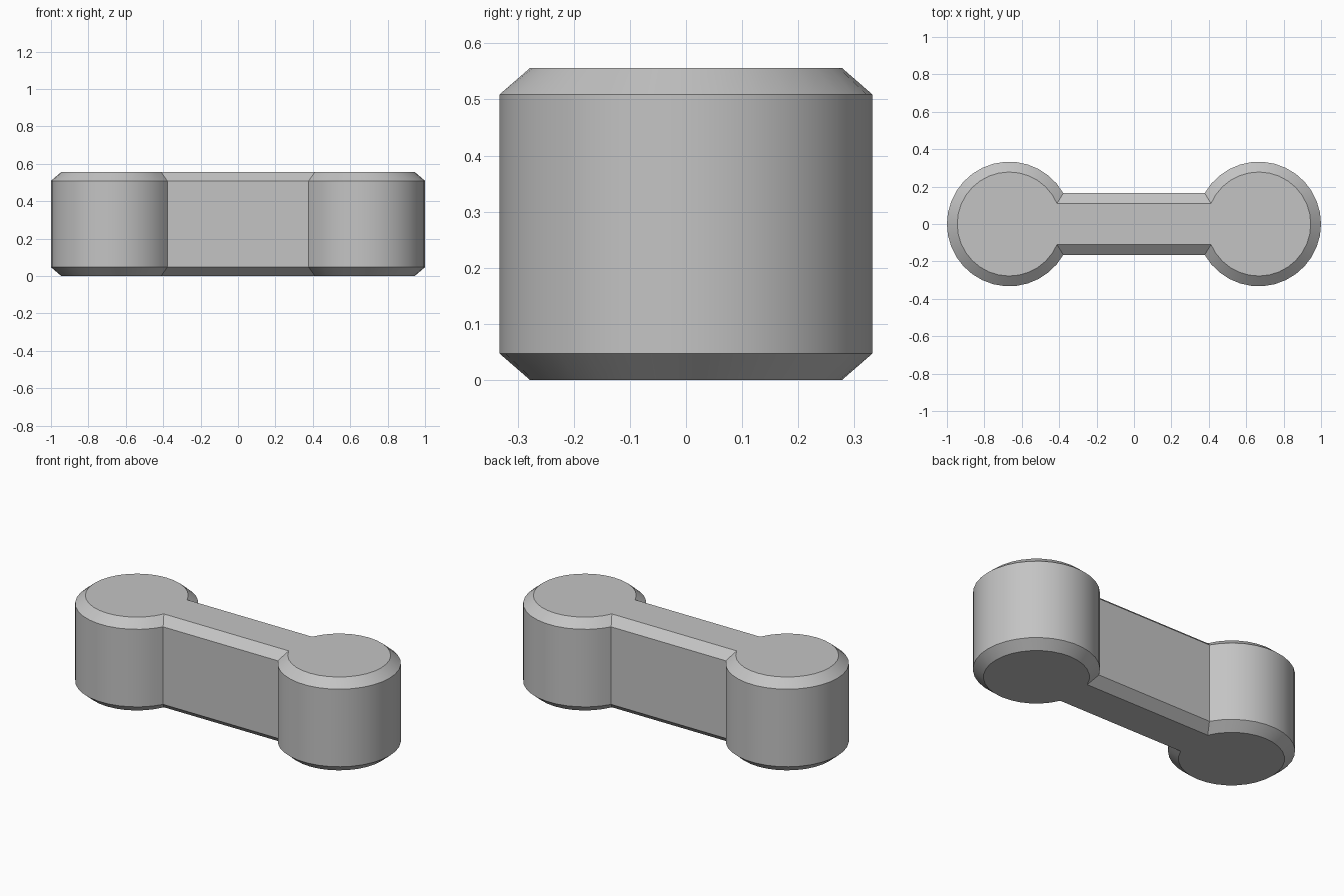
import bpy, bmesh
from math import asin, pi, cos, sin, radians

cube = bpy.data.objects.get("Cube")
if cube:
    bpy.data.objects.remove(cube, do_unlink=True)

HEIGHT, BEVEL_H, BEVEL_W = 0.556, 0.047, 0.055
END_X, RADIUS, BAR_HALF = 0.667, 0.333, 0.165
ARC_STEPS = 28


def outline(inset):
    """Dumbbell outline: two round ends joined by a straight bar."""
    r, w = RADIUS - inset, BAR_HALF - inset
    start = pi - asin(w / r)
    arc = [-start + 2 * start * i / ARC_STEPS for i in range(ARC_STEPS + 1)]
    right = [(END_X + r * cos(a), r * sin(a)) for a in arc]
    return right + [(-x, -y) for x, y in right]


# Link body: stacked outlines with a chamfer at top and bottom
bm = bmesh.new()
levels = [(0, BEVEL_W), (BEVEL_H, 0), (HEIGHT - BEVEL_H, 0), (HEIGHT, BEVEL_W)]
rings = [[bm.verts.new((x, y, z)) for x, y in outline(inset)] for z, inset in levels]
for low, high in zip(rings, rings[1:]):
    for i in range(len(low)):
        j = (i + 1) % len(low)
        bm.faces.new((low[i], low[j], high[j], high[i]))
bm.faces.new(rings[0][::-1])
bm.faces.new(rings[-1])

mesh = bpy.data.meshes.new("link_body")
bm.to_mesh(mesh)
bm.free()
body = bpy.data.objects.new("link_body", mesh)
bpy.context.collection.objects.link(body)

# Plain grey finish
grey = bpy.data.materials.new("plain_grey")
grey.use_nodes = True
grey.diffuse_color = (0.55, 0.55, 0.55, 1)
grey.node_tree.nodes["Principled BSDF"].inputs["Base Color"].default_value = grey.diffuse_color
mesh.materials.append(grey)

# Smooth curved walls, crisp chamfer edges
bpy.ops.object.select_all(action='DESELECT')
body.select_set(True)
bpy.context.view_layer.objects.active = body
bpy.ops.object.shade_smooth_by_angle(angle=radians(30))
